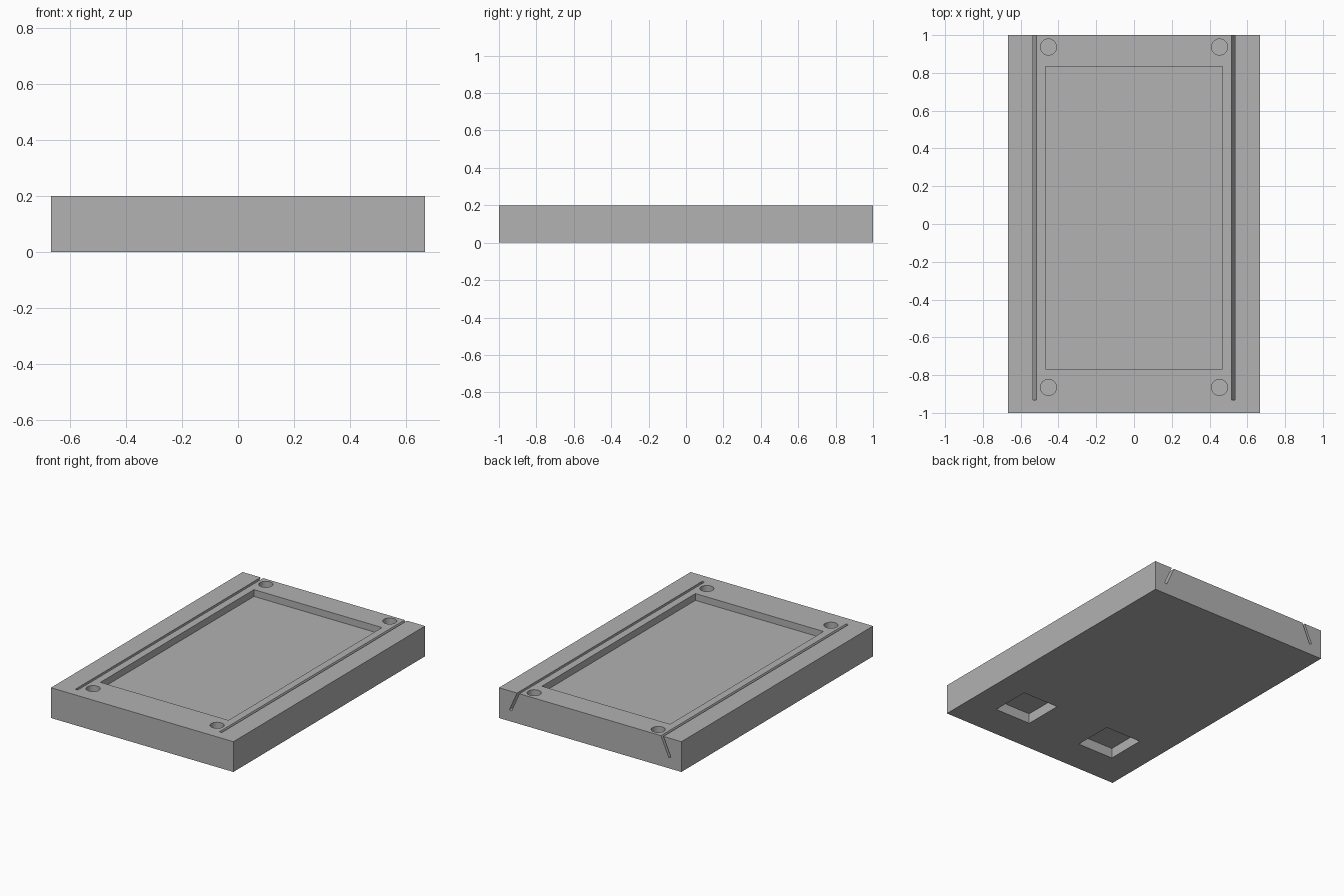
import bpy
import bmesh
from mathutils import Matrix, Vector

default = bpy.data.objects.get("Cube")
if default:
    bpy.data.objects.remove(default, do_unlink=True)

WIDTH, LENGTH, HEIGHT = 1.333, 2.0, 0.2
OVER = 0.03  # cutters reach this far past the surface

grey = bpy.data.materials.new("plain grey")
grey.use_nodes = True
colour = (0.445, 0.445, 0.445, 1)
grey.diffuse_color = colour
grey.node_tree.nodes["Principled BSDF"].inputs["Base Color"].default_value = colour


def add_box(bm, low, high):
    low, high = Vector(low), Vector(high)
    matrix = Matrix.Translation((low + high) / 2) @ Matrix.Diagonal((*(high - low), 1))
    bmesh.ops.create_cube(bm, size=1, matrix=matrix)


def add_hole(bm, x, y, radius, depth):
    span = depth + OVER
    centre = Matrix.Translation((x, y, HEIGHT - depth + span / 2))
    bmesh.ops.create_cone(bm, cap_ends=True, segments=32, radius1=radius,
                          radius2=radius, depth=span, matrix=centre)


def add_slot(bm, side):
    # Slanted groove, leaning outwards as it goes down, open at the back
    lean = Vector((side * 0.058, 0, -0.13))
    across = Vector((side * 0.015, 0, 0.006))
    top = Vector((side * 0.517, -0.933, HEIGHT))
    start, end = top - lean * 0.3, top + lean
    corners = [start, start + across, end + across, end]
    face = bm.faces.new([bm.verts.new(c) for c in corners])
    grown = bmesh.ops.extrude_face_region(bm, geom=[face])["geom"]
    bmesh.ops.translate(bm, vec=(0, 0.933 + LENGTH / 2 + OVER, 0),
                        verts=[v for v in grown if isinstance(v, bmesh.types.BMVert)])


def make_object(name, bm):
    bmesh.ops.recalc_face_normals(bm, faces=bm.faces)
    mesh = bpy.data.meshes.new(name)
    bm.to_mesh(mesh)
    bm.free()
    mesh.materials.append(grey)
    obj = bpy.data.objects.new(name, mesh)
    bpy.context.collection.objects.link(obj)
    return obj


# Solid slab
bm = bmesh.new()
add_box(bm, (-WIDTH / 2, -LENGTH / 2, 0), (WIDTH / 2, LENGTH / 2, HEIGHT))
slab = make_object("base_plate", bm)

# Shallow tray in the top
bm = bmesh.new()
add_box(bm, (-0.468, -0.767, HEIGHT - 0.045), (0.468, 0.835, HEIGHT + OVER))

# Mirrored pairs: corner holes, slanted slots and underside pockets
for side in (-1, 1):
    for y in (-0.865, 0.937):
        add_hole(bm, side * 0.453, y, 0.0425, 0.1)
    add_slot(bm, side)
    inner, outer = sorted((side * 0.2, side * 0.465))
    add_box(bm, (inner, -0.767, -OVER), (outer, -0.5, 0.067))
cutter = make_object("recess_cutter", bm)
cutter.hide_render = True

# Cut the recesses and discard the cutter
cut = slab.modifiers.new("recesses", "BOOLEAN")
cut.operation = "DIFFERENCE"
cut.solver = "EXACT"
cut.object = cutter
bpy.context.view_layer.objects.active = slab
slab.select_set(True)
bpy.ops.object.modifier_apply(modifier=cut.name)
bpy.data.objects.remove(cutter, do_unlink=True)
bpy.ops.object.shade_smooth_by_angle()
